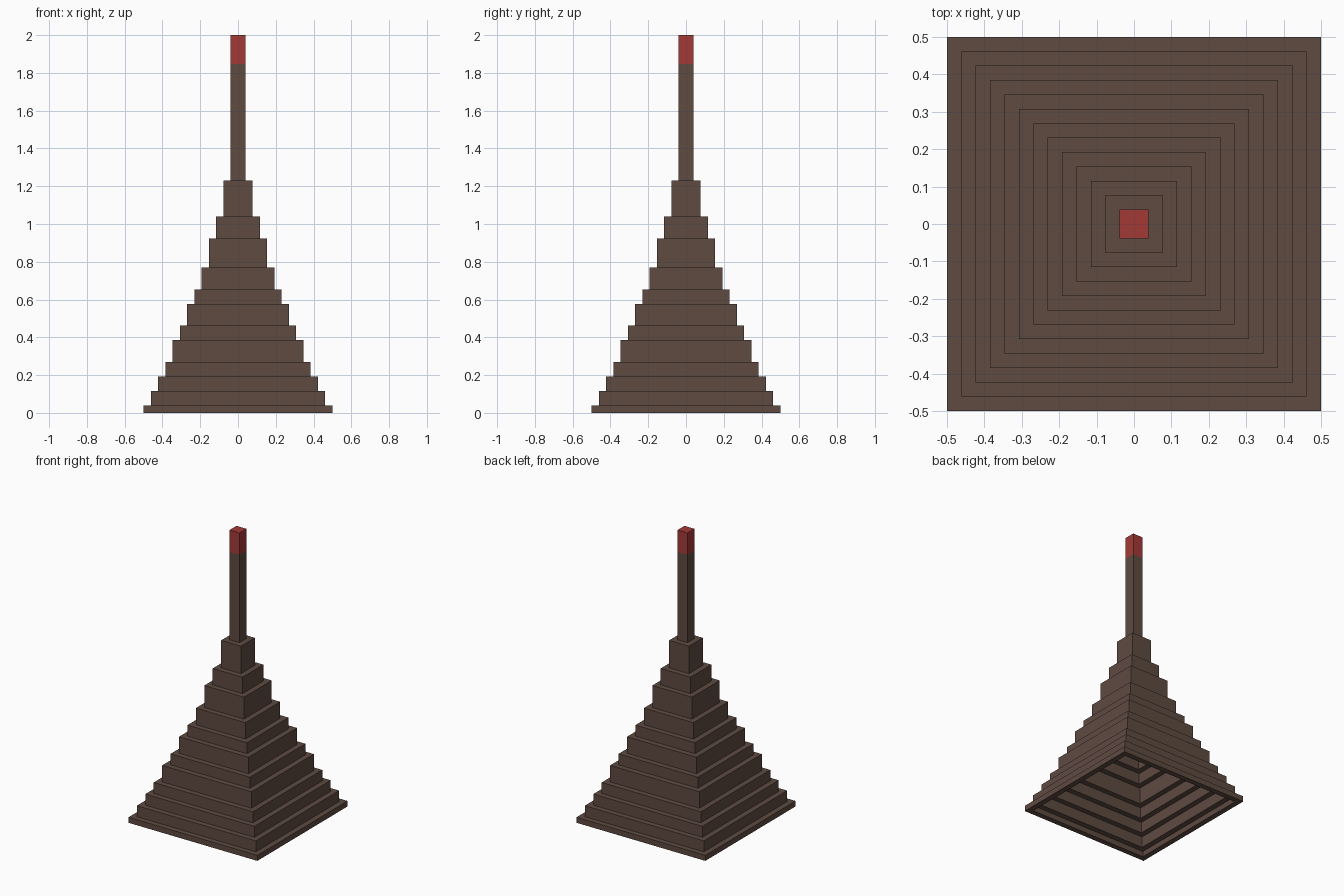
import bpy, bmesh

if "Cube" in bpy.data.objects:
    bpy.data.objects.remove(bpy.data.objects["Cube"])

U = 1 / 26  # one block: the tower is 26 blocks wide and 52 tall
TIER_TOPS = [1, 3, 5, 7, 10, 12, 15, 17, 20, 24, 27, 32]
SPIRE_TOP, RED_FROM = 52, 48


def material(name, rgb):
    mat = bpy.data.materials.new(name)
    mat.diffuse_color = (*rgb, 1)
    mat.use_nodes = True
    mat.node_tree.nodes["Principled BSDF"].inputs["Base Color"].default_value = mat.diffuse_color
    return mat


brown = material("dark_brown", (0.112, 0.069, 0.053))
red = material("brick_red", (0.366, 0.042, 0.037))


def square(bm, half, z):
    h = half * U
    return [bm.verts.new((x, y, z * U)) for x, y in ((-h, -h), (h, -h), (h, h), (-h, h))]


def bridge(bm, a, b):
    return [bm.faces.new((a[i], a[(i + 1) % 4], b[(i + 1) % 4], b[i])) for i in range(4)]


def finish(bm, name, mats):
    bmesh.ops.recalc_face_normals(bm, faces=bm.faces)
    mesh = bpy.data.meshes.new(name)
    bm.to_mesh(mesh)
    bm.free()
    for m in mats:
        mesh.materials.append(m)
    obj = bpy.data.objects.new(name, mesh)
    bpy.context.collection.objects.link(obj)


# Hollow stepped tiers: square frames one block thick, each one block narrower
bottom = 0
for i, top in enumerate(TIER_TOPS):
    half = 13 - i
    bm = bmesh.new()
    loops = [square(bm, half, bottom), square(bm, half, top),
             square(bm, half - 1, top), square(bm, half - 1, bottom)]
    for j in range(4):
        bridge(bm, loops[j], loops[(j + 1) % 4])
    finish(bm, f"tier_{i + 1}", [brown])
    bottom = top

# Solid spire with a red tip
bm = bmesh.new()
loops = [square(bm, 1, z) for z in (bottom, RED_FROM, SPIRE_TOP)]
bm.faces.new(loops[0][::-1])
bridge(bm, loops[0], loops[1])
bridge(bm, loops[1], loops[2])
bm.faces.new(loops[2])
for f in bm.faces:
    f.material_index = int(f.calc_center_median().z > RED_FROM * U)
finish(bm, "spire", [brown, red])
